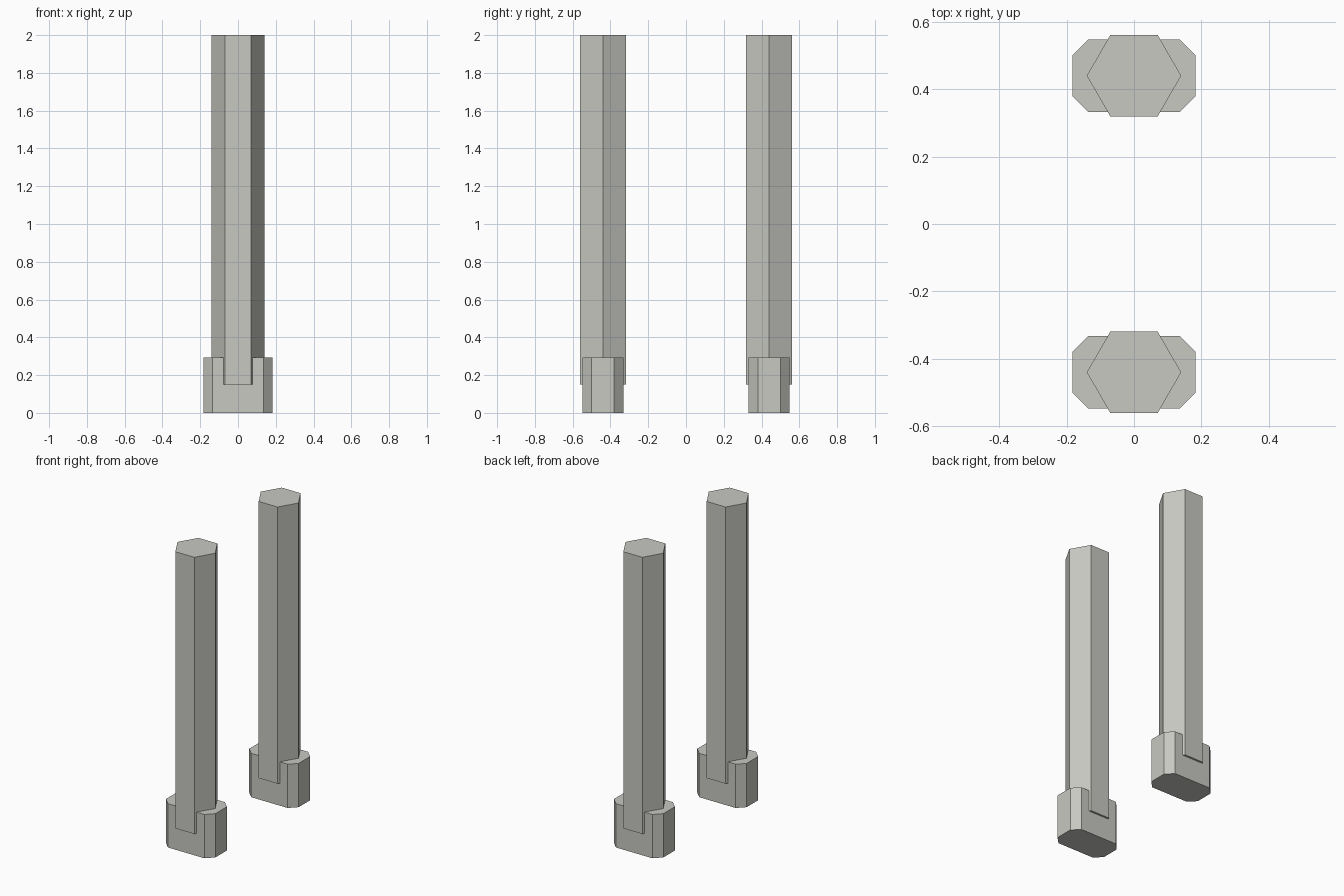
import bpy, bmesh, math

if "Cube" in bpy.data.objects:
    bpy.data.objects.remove(bpy.data.objects["Cube"])

stone = bpy.data.materials.new("warm grey")
stone.diffuse_color = (0.58, 0.58, 0.54, 1)
stone.use_nodes = True
stone.node_tree.nodes["Principled BSDF"].inputs["Base Color"].default_value = stone.diffuse_color


def prism(name, outline, y, z0, z1):
    """Extrude a flat outline upward from z0 to z1, centred at y."""
    bm = bmesh.new()
    base = bm.faces.new([bm.verts.new((px, py, z0)) for px, py in outline])
    top = bmesh.ops.extrude_face_region(bm, geom=[base])["geom"]
    verts = [g for g in top if isinstance(g, bmesh.types.BMVert)]
    bmesh.ops.translate(bm, vec=(0, 0, z1 - z0), verts=verts)
    bmesh.ops.recalc_face_normals(bm, faces=bm.faces)
    mesh = bpy.data.meshes.new(name)
    bm.to_mesh(mesh)
    bm.free()
    mesh.materials.append(stone)
    obj = bpy.data.objects.new(name, mesh)
    obj.location.y = y
    bpy.context.collection.objects.link(obj)


# Hexagonal shaft and chamfered rectangular foot outlines
R = 0.14
hexagon = [(R * math.cos(math.radians(a)), R * math.sin(math.radians(a)))
           for a in range(0, 360, 60)]
W, D, C = 0.183, 0.108, 0.048
foot = [(W, -D + C), (W, D - C), (W - C, D), (C - W, D),
        (-W, D - C), (-W, C - D), (C - W, -D), (W - C, -D)]

# Front and back posts, each on its own foot
for side, y in (("front", -0.44), ("back", 0.44)):
    prism(side + "_post", hexagon, y, 0.15, 2.0)
    prism(side + "_foot", foot, y, 0.0, 0.293)
